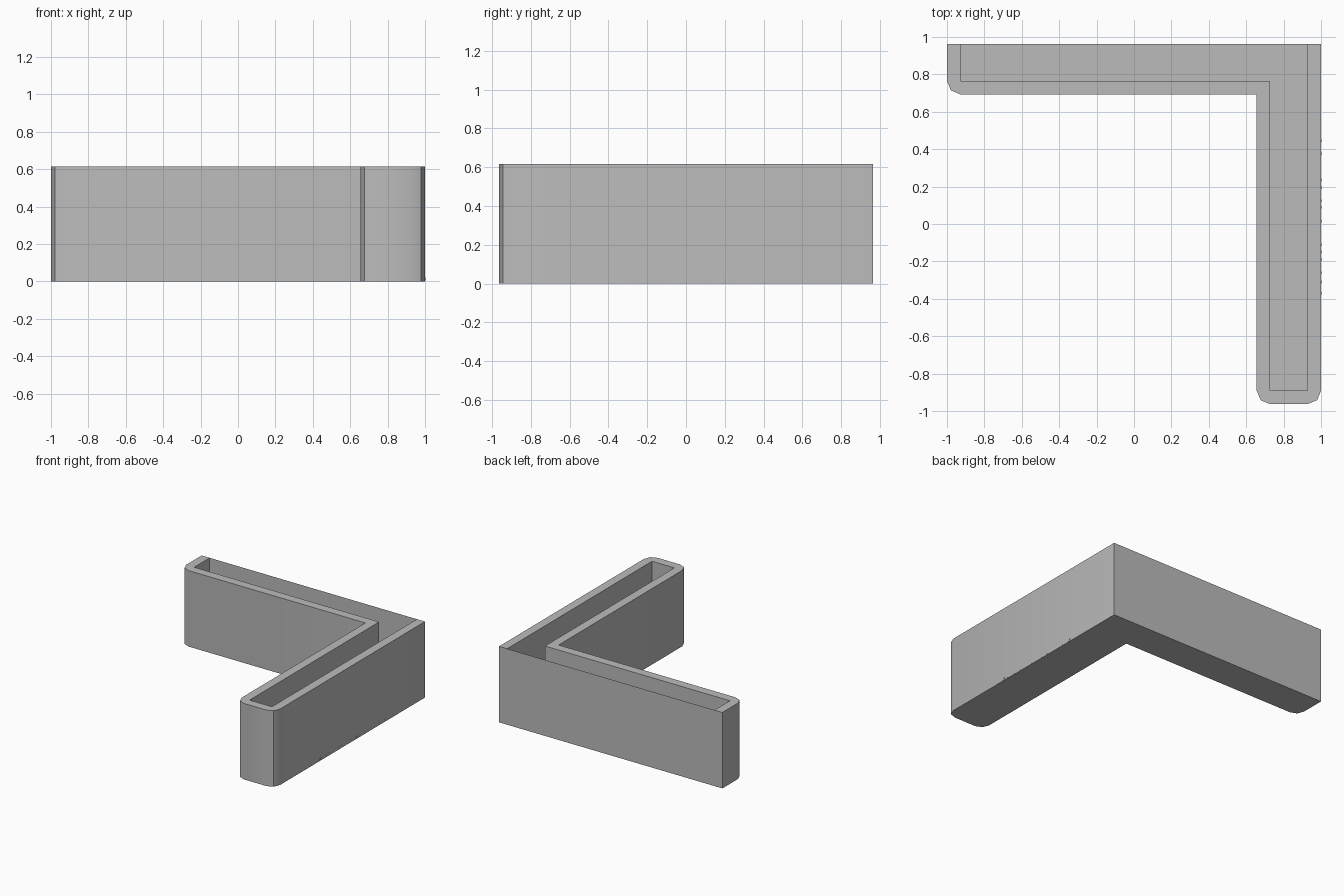
import bpy, bmesh, math

cube = bpy.data.objects.get("Cube")
if cube:
    bpy.data.objects.remove(cube, do_unlink=True)

H, FLOOR = 0.615, 0.07          # height, floor thickness
Y, WALL = 0.963, 0.072          # half depth, wall thickness / corner radius
ARM_X, ARM_Y = 0.656, 0.693     # inner faces of the two arms

grey = bpy.data.materials.new("plain grey")
grey.use_nodes = True
colour = (0.5, 0.5, 0.5, 1)
grey.diffuse_color = colour
grey.node_tree.nodes["Principled BSDF"].inputs["Base Color"].default_value = colour


def finish(name, bm):
    bmesh.ops.recalc_face_normals(bm, faces=bm.faces)
    mesh = bpy.data.meshes.new(name)
    bm.to_mesh(mesh)
    bm.free()
    mesh.materials.append(grey)
    obj = bpy.data.objects.new(name, mesh)
    bpy.context.collection.objects.link(obj)
    return obj


def corner(cx, cy, start):
    """Two-segment rounded corner, counter-clockwise from the start angle."""
    return [(cx + WALL * math.cos(math.radians(start + a)),
             cy + WALL * math.sin(math.radians(start + a))) for a in (0, 45, 90)]


# Outer outline from back left round to back right, inner outline alongside
outer = [(-1, Y)] + corner(-1 + WALL, ARM_Y + WALL, 180) + [(ARM_X, ARM_Y)]
outer += corner(ARM_X + WALL, -Y + WALL, 180) + corner(1 - WALL, -Y + WALL, 270)
outer += [(1, Y)]
left, right, end = -1 + WALL, 1 - WALL, -Y + WALL
inner = [(left, Y), (left, ARM_Y + WALL), (ARM_X + WALL, ARM_Y + WALL),
         (ARM_X + WALL, end), (right, end), (right, Y)]

# L-shaped trough with a sheet-thin back
bm = bmesh.new()


def ring(points, z):
    return [bm.verts.new((x, y, z)) for x, y in points]


def strip(low, high):
    for i in range(len(low) - 1):
        bm.faces.new((low[i], low[i + 1], high[i + 1], high[i]))


base, top = ring(outer, 0), ring(outer, H)
floor, lip = ring(inner, FLOOR), ring(inner, H)
strip(base, top)
strip(floor, lip)
bm.faces.new(base[::-1])
bm.faces.new(floor)
bm.faces.new(top + lip[::-1])
bm.faces.new((base[-1], base[0], top[0], lip[0], lip[-1], top[-1]))
trough = finish("corner_trough", bm)

# Orient the faces outward: cavity faces point into the open space
bm = bmesh.new()
bm.from_mesh(trough.data)
for f in bm.faces:
    f.normal_update()
    c = f.calc_center_median()
    if abs(f.normal.z) > 0.9:
        flip = f.normal.z * (1 if c.z > 0.01 else -1) < 0
    elif c.y > Y - 0.001:
        flip = f.normal.y < 0
    else:
        continue
    if flip:
        f.normal_flip()
bm.to_mesh(trough.data)
bm.free()
bpy.context.view_layer.objects.active = trough
trough.select_set(True)
bpy.ops.object.shade_smooth_by_angle(angle=math.radians(30))

# Row of tiny raised specks low on the right side
bm = bmesh.new()
for y in (-.37, -.31, -.26, -.19, -.15, -.11, .015, .09, .125, .195, .235, .375, .445):
    cube = bmesh.ops.create_cube(bm, size=1)["verts"]
    bmesh.ops.scale(bm, vec=(0.004, 0.014, 0.018), verts=cube)
    bmesh.ops.translate(bm, vec=(1, y, 0.013), verts=cube)
finish("side_specks", bm)
